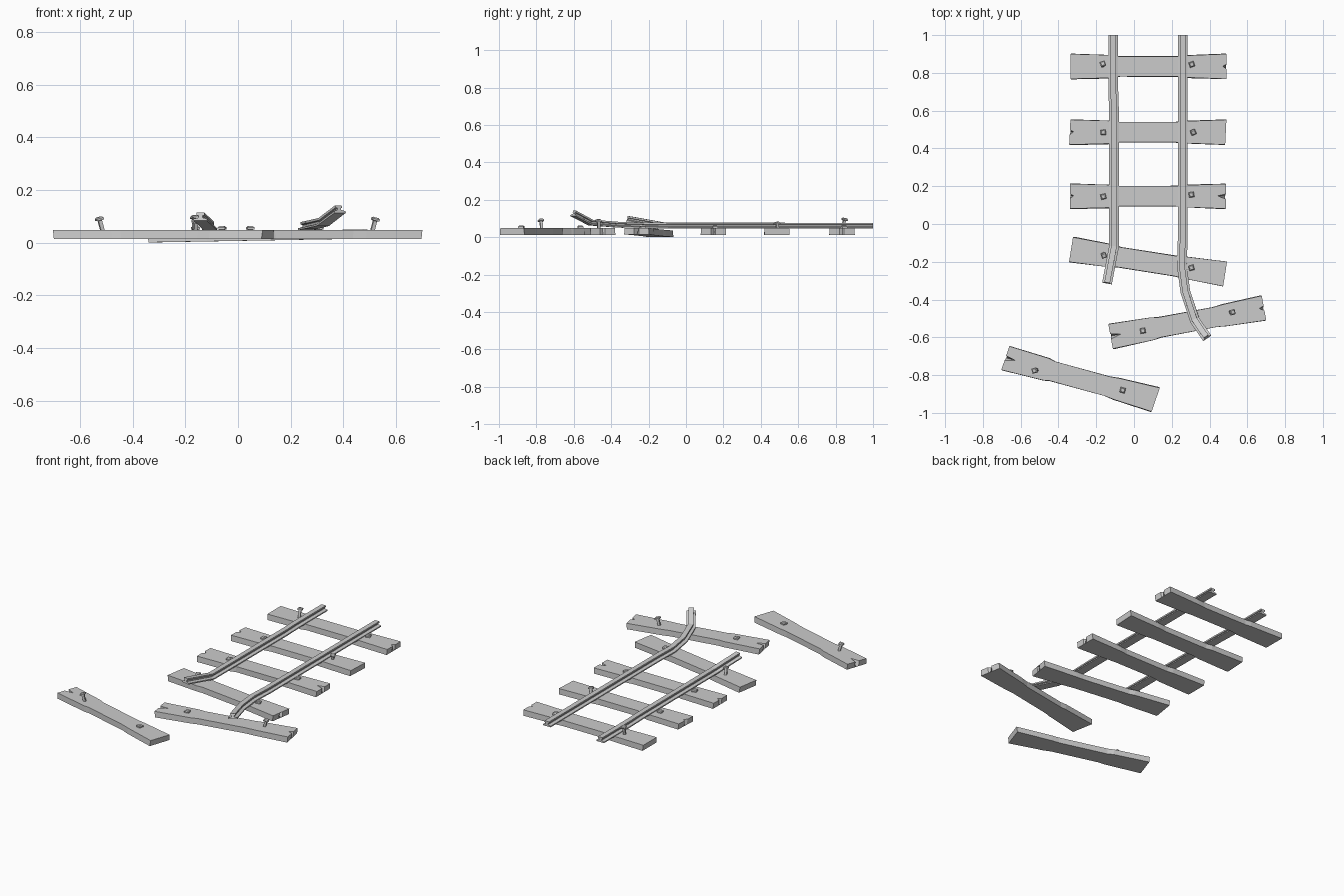
import bpy, bmesh, math, random
from mathutils import Vector, Matrix

if "Cube" in bpy.data.objects:
    bpy.data.objects.remove(bpy.data.objects["Cube"])

random.seed(4)


def make_object(name, bm, matrix=None):
    bmesh.ops.recalc_face_normals(bm, faces=bm.faces[:])
    me = bpy.data.meshes.new(name)
    bm.to_mesh(me)
    bm.free()
    ob = bpy.data.objects.new(name, me)
    bpy.context.collection.objects.link(ob)
    if matrix:
        ob.matrix_world = matrix
    return ob


# Sleeper: waisted plank, splits cut into the top edge of the ends
def sleeper(name, center, angle, tilt=0.0, z=0.013, left=0.0, right=0.0, skew=0.0):
    h, thick = 0.413, 0.035
    lower = [(-h, -.066), (-.19, -.060), (-.155, -.053), (.15, -.053), (.20, -.058), (h, -.066)]
    upper = [(h, .066), (.20, .058), (.15, .053), (-.155, .053), (-.19, .060), (-h, .066)]

    def split(side, depth):
        pts = [(side * h, -.014), (side * (h - depth), .002), (side * h, .012)]
        return pts if side > 0 else pts[::-1]

    outline = lower + (split(1, right) if right else []) + upper + (split(-1, left) if left else [])
    bm = bmesh.new()
    top, bottom = [], []
    for x, y in outline:
        end = abs(y) < .03
        s = 1 if x > 0 else -1
        xs = x + skew * y * (abs(x) > .3)
        top.append(bm.verts.new((xs, y, thick)))
        bx = (s * h if end else x) + skew * y * (abs(x) > .3)
        j = 0 if end else random.uniform(-.004, .003)
        bottom.append(bm.verts.new((bx - s * .004, y + math.copysign(j, y), 0)))
    bm.faces.new(top)
    bm.faces.new(bottom[::-1])
    n = len(top)
    for i in range(n):
        k = (i + 1) % n
        bm.faces.new((bottom[i], bottom[k], top[k], top[i]))
    bmesh.ops.triangulate(bm, faces=[f for f in bm.faces if len(f.verts) > 4])
    m = (Matrix.Translation((center[0], center[1], z))
         @ Matrix.Rotation(math.radians(angle), 4, 'Z')
         @ Matrix.Rotation(math.radians(-tilt), 4, 'Y'))
    return make_object(name, bm, m)


# Spike: square shaft with a wider chamfered head, upright or pulled and leaning
def spike(name, x, y, z, lift=0.0, lean=(0, 0), turn=20):
    bm = bmesh.new()
    rings = []
    for half, hz in [(.007, -.02), (.007, lift), (.014, lift + .002), (.014, lift + .009), (.009, lift + .014)]:
        rings.append([bm.verts.new((a * half, b * half, hz)) for a, b in ((-1, -1), (1, -1), (1, 1), (-1, 1))])
    for a, b in zip(rings, rings[1:]):
        for i in range(4):
            k = (i + 1) % 4
            bm.faces.new((a[i], a[k], b[k], b[i]))
    bm.faces.new(rings[0][::-1])
    bm.faces.new(rings[-1])
    m = (Matrix.Translation((x, y, z))
         @ Matrix.Rotation(math.radians(lean[1]), 4, 'Y')
         @ Matrix.Rotation(math.radians(lean[0]), 4, 'X')
         @ Matrix.Rotation(math.radians(turn), 4, 'Z'))
    return make_object(name, bm, m)


# Rail: foot, web and head profile swept along a bent path
def rail(name, path):
    half = [(.026, 0), (.026, .007), (.008, .012), (.008, .019), (.015, .022), (.015, .031)]
    profile = half + [(-x, z) for x, z in reversed(half)]
    pts = [Vector(p) for p in path]
    bm = bmesh.new()
    rings = []
    for i, p in enumerate(pts):
        d = (pts[min(i + 1, len(pts) - 1)] - pts[max(i - 1, 0)])
        if 0 < i < len(pts) - 1:
            d = (pts[i + 1] - p).normalized() + (p - pts[i - 1]).normalized()
        d.normalize()
        side = d.cross(Vector((0, 0, 1))).normalized()
        up = side.cross(d)
        rings.append([bm.verts.new(p + side * u + up * v) for u, v in profile])
    n = len(profile)
    for a, b in zip(rings, rings[1:]):
        for i in range(n):
            k = (i + 1) % n
            bm.faces.new((a[i], a[k], b[k], b[i]))
    bm.faces.new(rings[0])
    bm.faces.new(rings[-1][::-1])
    return make_object(name, bm)


# Sleepers still under the track, then the loose ones
sleeper("sleeper_1", (.077, .834), 0, right=.02)
sleeper("sleeper_2", (.073, .486), 0, left=.02, skew=.05)
sleeper("sleeper_3", (.073, .147), 0, left=.02, right=.045)
sleeper("sleeper_4", (.075, -.20), -9, tilt=1.0, z=.0078, right=.06)
sleeper("loose_sleeper_1", (.282, -.520), 10.5, left=.055, right=.025)
sleeper("loose_sleeper_2", (-.283, -.820), -15.5, left=.055, skew=.06)

# Rails with the front ends bent up and sideways
rail("left_rail", [(-.11, 1, .046), (-.11, .72, .046), (-.106, .6, .046), (-.106, -.12, .048), (-.143, -.315, .083)])
rail("right_rail", [(.258, 1, .046), (.258, -.08, .046), (.253, -.22, .047), (.272, -.36, .051),
                    (.322, -.51, .063), (.388, -.605, .113)])

# Spikes: x, y, z, lift, lean, turn
spikes = [(-.165, .838, .048, .042, (-12, 0), 20), (.306, .845, .048, 0, (0, 0), 20),
          (-.163, .485, .048, 0, (0, 0), 5), (.31, .49, .048, .02, (10, 8), 25),
          (-.162, .145, .048, 0, (0, 0), 15), (.304, .155, .048, 0, (0, 0), 10),
          (-.163, -.158, .038, .035, (12, 5), 20), (.304, -.232, .047, 0, (0, 0), 15),
          (.047, -.565, .048, 0, (0, 0), 10), (.511, -.467, .048, .035, (0, 15), 15),
          (-.515, -.772, .048, .037, (5, -15), 15), (-.06, -.88, .048, 0, (0, 0), -15)]
for i, s in enumerate(spikes):
    spike(f"spike_{i + 1}", *s)
